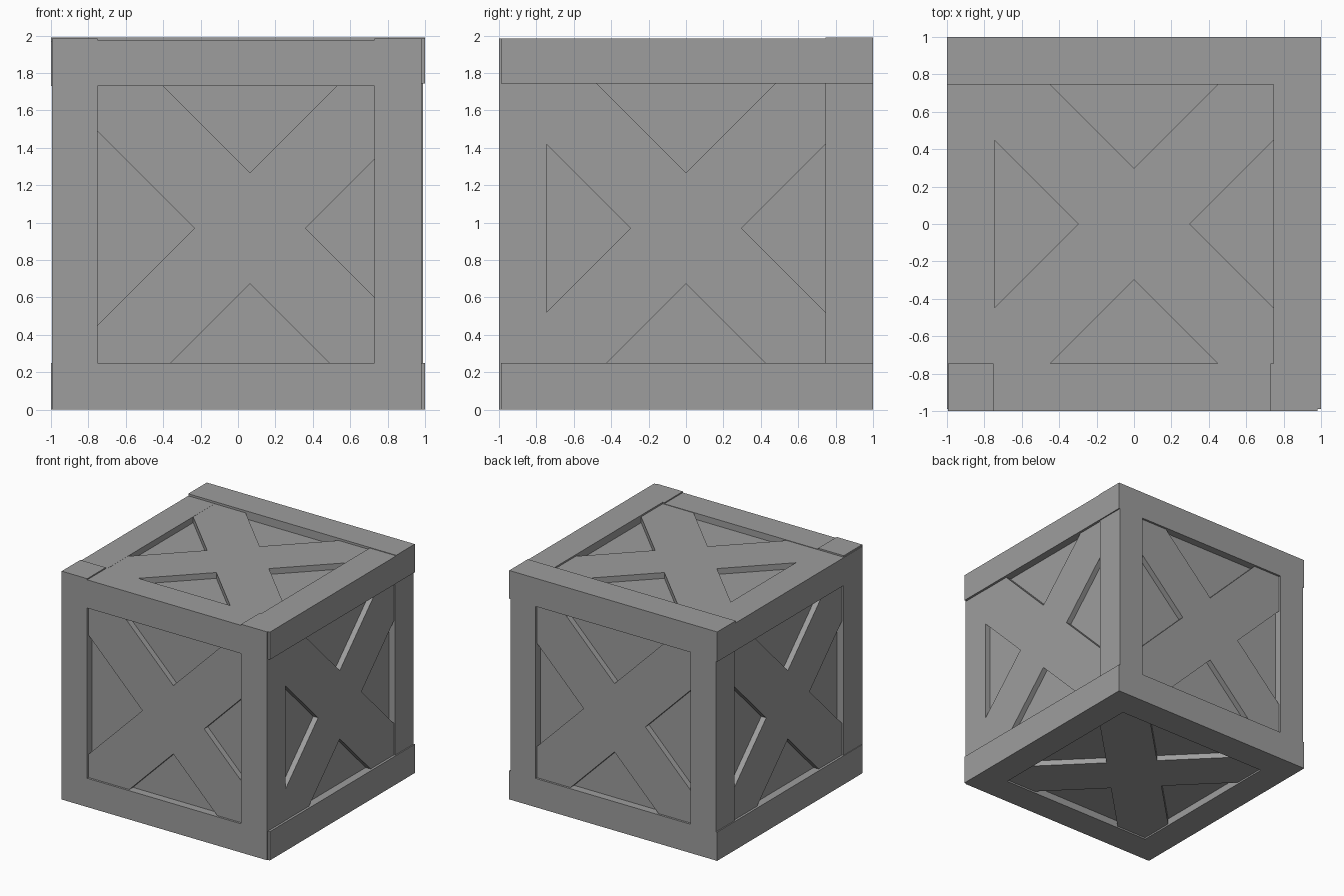
import bpy, bmesh
from mathutils import Vector

cube = bpy.data.objects.get("Cube")
if cube:
    bpy.data.objects.remove(cube, do_unlink=True)

grey = bpy.data.materials.new("crate_grey")
grey.use_nodes = True
grey.diffuse_color = (0.34, 0.34, 0.34, 1)
grey.node_tree.nodes["Principled BSDF"].inputs["Base Color"].default_value = grey.diffuse_color


def finish(name, bm):
    bmesh.ops.recalc_face_normals(bm, faces=bm.faces[:])
    mesh = bpy.data.meshes.new(name)
    bm.to_mesh(mesh)
    bm.free()
    mesh.materials.append(grey)
    bpy.context.scene.collection.objects.link(bpy.data.objects.new(name, mesh))


def box(name, x, y, z):
    """Box from (low, high) pairs on each axis."""
    bm = bmesh.new()
    bmesh.ops.create_cube(bm, size=1)
    for v in bm.verts:
        v.co = Vector([(a + b) / 2 + c * (b - a) for (a, b), c in zip((x, y, z), v.co)])
    finish(name, bm)


def brace(name, axis, outer, inner, u, v, centre):
    """X-shaped plate clipped to a rectangular opening, extruded along an axis."""
    (u0, u1), (v0, v1), (cu, cv) = u, v, centre
    a = 0.297
    low, high, left, right = cv - v0 - a, v1 - cv - a, cu - u0 - a, u1 - cu - a
    outline = [(u0, v0), (cu - low, v0), (cu, cv - a), (cu + low, v0),
               (u1, v0), (u1, cv - right), (cu + a, cv), (u1, cv + right),
               (u1, v1), (cu + high, v1), (cu, cv + a), (cu - high, v1),
               (u0, v1), (u0, cv + left), (cu - a, cv), (u0, cv - left)]
    bm = bmesh.new()
    verts = []
    for p in outline:
        co = list(p)
        co.insert(axis, outer)
        verts.append(bm.verts.new(co))
    face = bm.faces.new(verts)
    shift = Vector((0, 0, 0))
    shift[axis] = inner - outer
    made = bmesh.ops.extrude_face_region(bm, geom=[face], use_keep_orig=True)["geom"]
    bmesh.ops.translate(bm, vec=shift, verts=[g for g in made if isinstance(g, bmesh.types.BMVert)])
    finish(name, bm)


# Recessed panels: one solid core
P = 0.932
box("panel_core", (-P, P), (-P, P), (0.062, 1.92))

# Corner posts
for side, x in (("right", (-0.995, -0.75)), ("left", (0.73, 0.98))):
    box("front_post_" + side, x, (-1, -0.745), (0, 1.985))
for side, x in (("right", (-0.99, -0.745)), ("left", (0.745, 0.99))):
    box("back_post_" + side, x, (0.745, 1), (0, 1.985))

# Front and back rails
box("front_rail_top", (-0.75, 0.73), (-1, -0.745), (1.73, 1.975))
box("front_rail_bottom", (-0.98, 0.98), (-1, -0.745), (0, 0.25))
box("back_rail_top", (-1, 1), (0.745, 1), (1.745, 1.99))
box("back_rail_bottom", (-1, 1), (0.745, 1), (0, 0.25))

# Side rails
box("left_rail_top", (0.745, 1), (-0.99, 1), (1.745, 1.985))
box("right_rail_top", (-1, -0.745), (-0.99, 1), (1.73, 1.972))
for side, x in (("left", (0.745, 1)), ("right", (-1, -0.745))):
    box(side + "_rail_bottom", x, (-0.99, 1), (0, 0.25))

# Crossed braces on all six faces
span, rise = (-0.747, 0.747), (0.25, 1.745)
brace("front_brace", 1, -0.982, -0.92, (-0.75, 0.73), (0.25, 1.73), (0.065, 0.97))
brace("back_brace", 1, 0.982, 0.92, span, rise, (0, 0.97))
brace("left_brace", 0, 0.979, 0.92, span, rise, (0, 0.97))
brace("right_brace", 0, -0.98, -0.92, span, rise, (0, 0.97))
brace("top_brace", 2, 1.971, 1.91, span, span, (0, 0))
brace("bottom_brace", 2, 0.014, 0.08, span, span, (0, 0))
